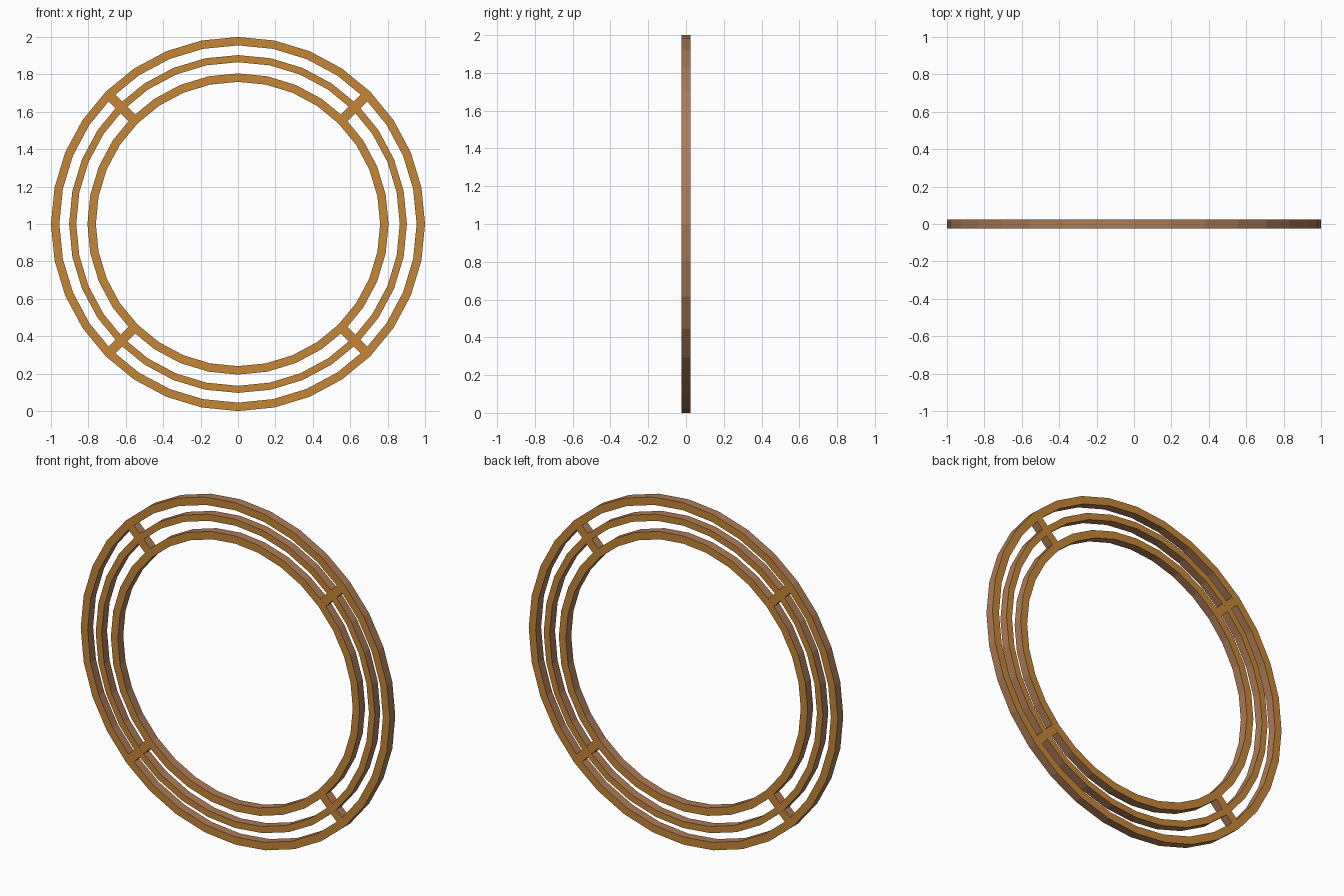
import bpy, bmesh, math
from mathutils import Matrix

if "Cube" in bpy.data.objects:
    bpy.data.objects.remove(bpy.data.objects["Cube"])

SIDES = 32
DEPTH = 0.05
CENTRE_Z = 1.0


def material(name, rgb):
    m = bpy.data.materials.new(name)
    m.diffuse_color = (*rgb, 1)
    m.use_nodes = True
    m.node_tree.nodes["Principled BSDF"].inputs["Base Color"].default_value = m.diffuse_color
    return m


face_gold = material("golden face", (0.56, 0.24, 0.037))
edge_brown = material("brown edge", (0.42, 0.2, 0.09))


def finish(bm, name):
    # front and back faces are golden, all edge faces brown
    bmesh.ops.recalc_face_normals(bm, faces=bm.faces)
    for f in bm.faces:
        f.material_index = 0 if abs(f.normal.y) > 0.5 else 1
    me = bpy.data.meshes.new(name)
    bm.to_mesh(me)
    bm.free()
    me.materials.append(face_gold)
    me.materials.append(edge_brown)
    ob = bpy.data.objects.new(name, me)
    bpy.context.collection.objects.link(ob)
    return ob


def ring(name, outer, inner):
    # rectangular section swept around the y axis
    bm = bmesh.new()
    h = DEPTH / 2
    section = [(outer, -h), (outer, h), (inner, h), (inner, -h)]
    loops = []
    for i in range(SIDES):
        a = 2 * math.pi * i / SIDES
        loops.append([bm.verts.new((r * math.cos(a), y, CENTRE_Z + r * math.sin(a)))
                      for r, y in section])
    for i in range(SIDES):
        a, b = loops[i], loops[(i + 1) % SIDES]
        for k in range(4):
            n = (k + 1) % 4
            bm.faces.new((a[k], a[n], b[n], b[k]))
    return finish(bm, name)


def strut(name, angle, r0, r1, width):
    # radial bar tying the rings together
    bm = bmesh.new()
    m = (Matrix.Translation((0, 0, CENTRE_Z))
         @ Matrix.Rotation(-angle, 4, 'Y')
         @ Matrix.Translation(((r0 + r1) / 2, 0, 0))
         @ Matrix.Diagonal((r1 - r0, DEPTH - 0.0004, width, 1)))
    bmesh.ops.create_cube(bm, size=1, matrix=m)
    return finish(bm, name)


# three concentric rings
ring("outer_ring", 1.0, 0.955)
ring("middle_ring", 0.903, 0.865)
ring("inner_ring", 0.805, 0.76)

# four diagonal struts, each in two pieces filling the gaps between rings
for i in range(4):
    angle = math.radians(45 + 90 * i)
    strut(f"outer_strut_{i + 1}", angle, 0.88, 0.97, 0.05)
    strut(f"inner_strut_{i + 1}", angle, 0.79, 0.88, 0.05)
